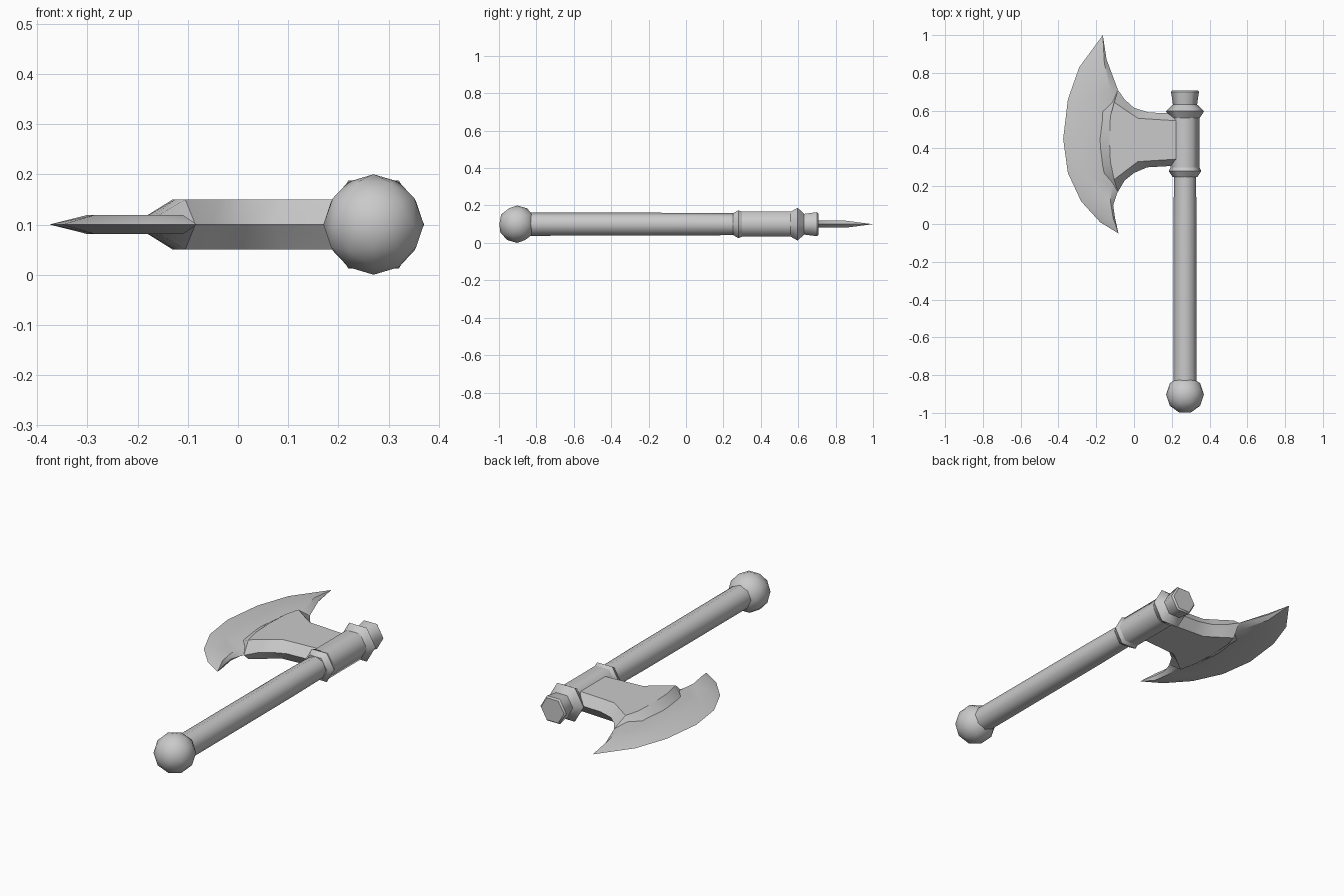
import bpy, bmesh, math
from mathutils import Matrix

cube = bpy.data.objects.get("Cube")
if cube:
    bpy.data.objects.remove(cube, do_unlink=True)

AXIS_X, MID_Z = 0.27, 0.10

steel = bpy.data.materials.new("plain grey")
steel.use_nodes = True
grey = (0.59, 0.59, 0.59, 1)
steel.diffuse_color = grey
steel.node_tree.nodes["Principled BSDF"].inputs["Base Color"].default_value = grey


def finish(name, bm, angle):
    """Turn a bmesh into a shaded, coloured object."""
    bmesh.ops.remove_doubles(bm, verts=bm.verts, dist=0.0005)
    bmesh.ops.recalc_face_normals(bm, faces=bm.faces)
    mesh = bpy.data.meshes.new(name)
    bm.to_mesh(mesh)
    bm.free()
    mesh.materials.append(steel)
    obj = bpy.data.objects.new(name, mesh)
    bpy.context.collection.objects.link(obj)
    bpy.ops.object.select_all(action='DESELECT')
    obj.select_set(True)
    bpy.context.view_layer.objects.active = obj
    bpy.ops.object.shade_smooth_by_angle(angle=math.radians(angle))


def lathe(name, profile, sides):
    """Sweep (y, radius) pairs around the handle axis, with crisp rings."""
    bm = bmesh.new()
    rings = []
    for y, r in profile:
        turns = [2 * math.pi * i / sides for i in range(sides)]
        rings.append([bm.verts.new((AXIS_X + r * math.cos(t), y, MID_Z + r * math.sin(t)))
                      for t in turns])
    for a, b in zip(rings, rings[1:]):
        for i in range(sides):
            j = (i + 1) % sides
            bm.faces.new((a[i], a[j], b[j], b[i]))
    bm.faces.new(rings[0])
    bm.faces.new(rings[-1])
    for ring in rings:
        for i in range(sides):
            bm.edges.get((ring[i - 1], ring[i])).smooth = False
    finish(name, bm, 62)


def mirror_z(bm):
    """Add the underside by reflecting through the middle plane."""
    copy = bmesh.ops.duplicate(bm, geom=bm.verts[:] + bm.edges[:] + bm.faces[:])
    for item in copy["geom"]:
        if isinstance(item, bmesh.types.BMVert):
            item.co.z = 2 * MID_Z - item.co.z


# Handle and the hexagonal socket at its upper end
lathe("handle", [(-0.88, 0.062), (0.0, 0.061), (0.30, 0.058)], 8)
lathe("socket", [(0.25, 0.066), (0.28, 0.086), (0.30, 0.077), (0.56, 0.077),
                 (0.597, 0.101), (0.632, 0.064), (0.70, 0.074), (0.708, 0.066)], 6)

# Ball pommel
bm = bmesh.new()
bmesh.ops.create_icosphere(bm, subdivisions=2, radius=0.1,
                           matrix=Matrix.Translation((AXIS_X, -0.903, MID_Z))
                           @ Matrix.Rotation(math.pi / 2, 4, 'Z'))
finish("pommel", bm, 60)

# Blade: each row is cutting edge, outer ridge, inner ridge, back edge
top_tip, low_tip = (-0.165, 1.0), (-0.082, -0.05)
rows = [
    [top_tip] * 4,
    [(-0.29, 0.83), (-0.235, 0.79), (-0.157, 0.85), (-0.145, 0.87)],
    [(-0.35, 0.66), (-0.285, 0.64), (-0.12, 0.70), (-0.085, 0.71)],
    [(-0.375, 0.45), (-0.30, 0.45), (-0.10, 0.45), (-0.05, 0.45)],
    [(-0.35, 0.27), (-0.285, 0.28), (-0.115, 0.20), (-0.087, 0.17)],
    [(-0.28, 0.12), (-0.23, 0.14), (-0.125, 0.12), (-0.11, 0.10)],
    [(-0.18, 0.01), (-0.16, 0.035), (-0.11, 0.03), (-0.10, 0.03)],
    [low_tip] * 4,
]
heights = (0, 0.019, 0.019, 0)
bm = bmesh.new()
grid = []
for row in rows:
    if row[0] == row[3]:
        grid.append([bm.verts.new((*row[0], MID_Z))] * 4)
    else:
        grid.append([bm.verts.new((*p, MID_Z + h)) for p, h in zip(row, heights)])
for a, b in zip(grid, grid[1:]):
    for i in range(3):
        corners = list(dict.fromkeys((a[i], a[i + 1], b[i + 1], b[i])))
        bm.faces.new(corners)
mirror_z(bm)
finish("blade", bm, 30)

# Neck: wide outline on the middle plane, narrower raised outline
wide = [(0.25, 0.585), (0.08, 0.59), (0.0, 0.615), (-0.05, 0.66), (-0.085, 0.71),
        (-0.19, 0.61), (-0.21, 0.45), (-0.19, 0.29), (-0.085, 0.17),
        (-0.05, 0.23), (0.0, 0.27), (0.07, 0.30), (0.25, 0.31)]
raised = [(0.25, 0.545), (0.09, 0.555), (0.02, 0.56), (-0.04, 0.60), (-0.105, 0.645),
          (-0.125, 0.57), (-0.13, 0.45), (-0.125, 0.33), (-0.105, 0.235),
          (-0.04, 0.285), (0.02, 0.33), (0.09, 0.335), (0.25, 0.345)]
bm = bmesh.new()
low = [bm.verts.new((x, y, MID_Z)) for x, y in wide]
high = [bm.verts.new((x, y, MID_Z + 0.05)) for x, y in raised]
for i in range(len(low)):
    j = (i + 1) % len(low)
    bm.faces.new((low[i], low[j], high[j], high[i]))
bm.faces.new(high)
mirror_z(bm)
finish("blade_neck", bm, 30)
